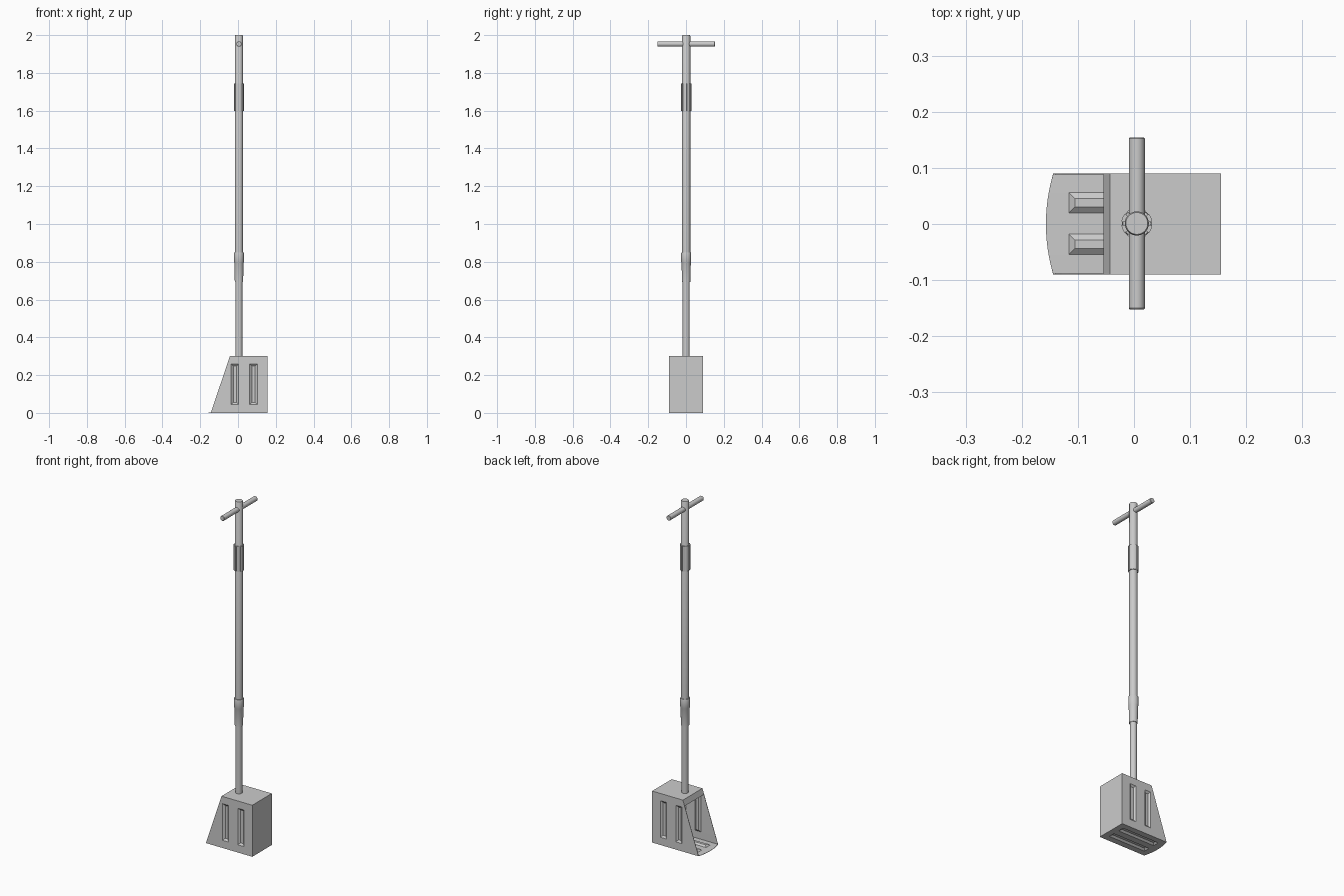
import bpy, bmesh, math
from mathutils import Vector

if "Cube" in bpy.data.objects:
    bpy.data.objects.remove(bpy.data.objects["Cube"])

CX = 0.005          # shaft axis
CY = 0.001


def finish(name, bm, smooth=True):
    bmesh.ops.recalc_face_normals(bm, faces=bm.faces)
    me = bpy.data.meshes.new(name)
    bm.to_mesh(me)
    bm.free()
    ob = bpy.data.objects.new(name, me)
    bpy.context.collection.objects.link(ob)
    if smooth:
        bpy.ops.object.select_all(action='DESELECT')
        ob.select_set(True)
        bpy.context.view_layer.objects.active = ob
        bpy.ops.object.shade_smooth_by_angle(angle=math.radians(30))
    return ob


def lathe(name, profile, sides=32):
    """Capped round part from (radius, height) pairs."""
    bm = bmesh.new()
    rings = [[bm.verts.new((r * math.cos(2 * math.pi * i / sides),
                            r * math.sin(2 * math.pi * i / sides), z))
              for i in range(sides)] for r, z in profile]
    for a, b in zip(rings, rings[1:]):
        for i in range(sides):
            j = (i + 1) % sides
            bm.faces.new((a[i], a[j], b[j], b[i]))
    bm.faces.new(rings[0])
    bm.faces.new(rings[-1])
    ob = finish(name, bm)
    ob.location = (CX, CY, 0)
    return ob


# Scoop shell: open on the -x side, bowed bottom lip, short lip under the top
W, H, XB = 0.09, 0.30, 0.155
bm = bmesh.new()
V = lambda x, y, z: bm.verts.new((x, y, z))
low, back_low, back_top, top, lip = [], [], [], [], []
for s in (-1, 1):
    low.append(V(-0.144, s * W, 0))
    back_low.append(V(XB, s * W, 0))
    back_top.append(V(XB, s * W, H))
    top.append(V(-0.043, s * W, H))
    lip.append(V(-0.054, s * W, 0.268))
arc = []
for i in range(1, 12):
    t = -1 + 2 * i / 12
    arc.append(V(-0.144 - 0.013 * (1 - t * t), t * W, 0))
for k in (0, 1):
    bm.faces.new((low[k], back_low[k], back_top[k], top[k], lip[k]))
bm.faces.new((back_low[0], back_low[1], back_top[1], back_top[0]))
bm.faces.new((back_top[0], back_top[1], top[1], top[0]))
bm.faces.new((top[0], top[1], lip[1], lip[0]))
bm.faces.new([back_low[1], back_low[0], low[0]] + arc + [low[1]])
bmesh.ops.recalc_face_normals(bm, faces=bm.faces)
bm.normal_update()
if any(f.normal.y * f.calc_center_median().y < 0 for f in bm.faces if abs(f.normal.y) > 0.9):
    bmesh.ops.reverse_faces(bm, faces=bm.faces)

# Pressed grooves: split the panels, then push the groove regions inwards
SIDE_X = ((-0.036, 0.003), (0.062, 0.102))
SIDE_Z = (0.045, 0.258)
BASE_Y = ((-0.054, -0.018), (0.02, 0.056))
BASE_X = (-0.116, 0.12)


def press(normal_axis, across_axis, strips, along_axis, span):
    def panel():
        return [f for f in bm.faces if abs(f.normal[normal_axis]) > 0.99
                and (normal_axis == 1 or f.calc_center_median().z < 0.01)]
    cuts = [(across_axis, c) for s in strips for c in s] + [(along_axis, c) for c in span]
    for axis, c in cuts:
        fs = panel()
        geom = list({g for f in fs for g in (*f.verts, *f.edges)}) + fs
        n, co = Vector(), Vector()
        n[axis], co[axis] = 1, c
        bmesh.ops.bisect_plane(bm, geom=geom, plane_co=co, plane_no=n, dist=1e-6)
        bm.normal_update()
    for lo, hi in strips:
        fs = []
        for f in panel():
            c = f.calc_center_median()
            if lo < c[across_axis] < hi and span[0] < c[along_axis] < span[1]:
                fs.append(f)
        bmesh.ops.inset_region(bm, faces=fs, thickness=0.011, depth=-0.009,
                               use_boundary=True, use_even_offset=True)
        bm.normal_update()


press(1, 0, SIDE_X, 2, SIDE_Z)
press(2, 1, BASE_Y, 0, BASE_X)
me = bpy.data.meshes.new("scoop")
bm.to_mesh(me)
bm.free()
scoop = bpy.data.objects.new("scoop", me)
bpy.context.collection.objects.link(scoop)
wall = scoop.modifiers.new("wall", 'SOLIDIFY')
wall.thickness = 0.002
wall.offset = -1

# Telescopic shaft
lathe("lower_tube", [(0.0185, 0.298), (0.0185, 0.72)])
lathe("collar", [(0.022, 0.692), (0.0245, 0.795), (0.0265, 0.80),
                 (0.0265, 0.845), (0.025, 0.85)])
lathe("upper_tube", [(0.0215, 0.84), (0.0215, 1.996), (0.0195, 2.0)])

# Ribbed grip: raised pads around the upper tube
bm = bmesh.new()
PADS = 8
for p in range(PADS):
    mid = 2 * math.pi * (p + 0.5) / PADS
    angles = [mid + math.radians(d) for d in (-16, -8, 0, 8, 16)]
    outline = [(0.0275, a) for a in angles] + [(0.020, a) for a in reversed(angles)]
    pts = [[bm.verts.new((r * math.cos(a), r * math.sin(a), z)) for r, a in outline]
           for z in (1.597, 1.743)]
    n = len(outline)
    for i in range(n):
        j = (i + 1) % n
        bm.faces.new((pts[0][i], pts[0][j], pts[1][j], pts[1][i]))
    bm.faces.new(pts[0])
    bm.faces.new(pts[1])
finish("ribbed_grip", bm).location = (CX, CY, 0)

# Cross handle through the top
bar = lathe("cross_handle", [(0.0128, -0.153), (0.0143, -0.151),
                             (0.0143, 0.151), (0.0128, 0.153)], 24)
bar.rotation_euler = (math.pi / 2, 0, 0)
bar.location = (CX, CY, 1.953)
